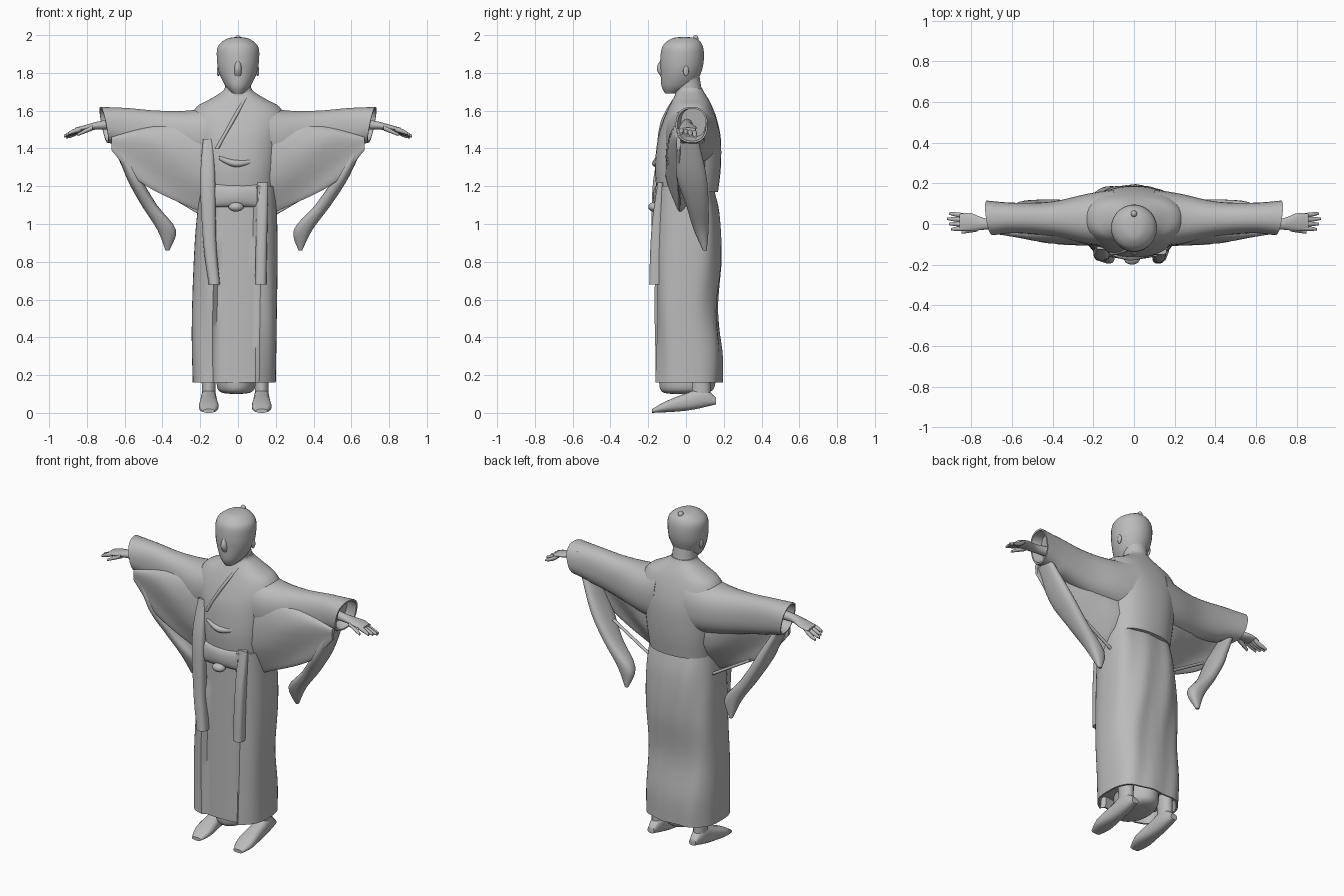
import bpy, bmesh, math
from mathutils import Matrix, Vector

default = bpy.data.objects.get("Cube")
if default:
    bpy.data.objects.remove(default, do_unlink=True)

GREY = (0.5, 0.5, 0.5, 1)
grey = bpy.data.materials.new("plain_grey")
grey.use_nodes = True
grey.diffuse_color = GREY
grey.node_tree.nodes["Principled BSDF"].inputs["Base Color"].default_value = GREY

X, Y, Z = range(3)


def finish(name, bm):
    """Turn a bmesh into a smooth-shaded object."""
    mesh = bpy.data.meshes.new(name)
    bm.to_mesh(mesh)
    bm.free()
    mesh.materials.append(grey)
    obj = bpy.data.objects.new(name, mesh)
    bpy.context.collection.objects.link(obj)
    bpy.ops.object.select_all(action='DESELECT')
    obj.select_set(True)
    bpy.context.view_layer.objects.active = obj
    bpy.ops.object.shade_smooth_by_angle(angle=math.radians(50))


def blend(keys, t):
    """Read a smooth curve through evenly spaced keys; a lone number is constant."""
    if not isinstance(keys, list):
        return keys
    last = len(keys) - 1
    i = min(int(t * last), last - 1)
    f = t * last - i
    before, start, end, after = (keys[min(max(j, 0), last)] for j in range(i - 1, i + 3))
    slope_in, slope_out = (end - before) / 2, (after - start) / 2
    rise = end - start
    return (start + slope_in * f + (3 * rise - 2 * slope_in - slope_out) * f ** 2
            + (slope_in + slope_out - 2 * rise) * f ** 3)


def loft(name, axis, along, centre, half, low, high,
         sides=20, steps=16, power=1, warp=None, mirror=1, hollow=None):
    """Skin rings along an axis: centre and half width one way, low and high the other."""
    bm = bmesh.new()
    rings = []
    across, other = [i for i in (X, Y, Z) if i != axis]
    for step in range(steps + 1):
        t = step / steps
        bottom, top = blend(low, t), blend(high, t)
        ring = []
        for k in range(sides):
            angle = math.tau * (k + 0.5) / sides
            u, v = (math.copysign(abs(w) ** power, w) for w in (math.cos(angle), math.sin(angle)))
            p = Vector()
            p[axis] = blend(along, t)
            p[across] = blend(centre, t) + u * blend(half, t)
            p[other] = (bottom + top + v * (top - bottom)) / 2
            if warp:
                warp(p)
            p.x *= mirror
            ring.append(bm.verts.new(p))
        rings.append(ring)
    for ring, following in zip(rings, rings[1:]):
        for k in range(sides):
            bm.faces.new((ring[k - 1], ring[k], following[k], following[k - 1]))
    caps = {"start": bm.faces.new(rings[0]), "end": bm.faces.new(rings[-1])}
    bmesh.ops.recalc_face_normals(bm, faces=bm.faces)
    bm.normal_update()
    if hollow:
        cap = [caps[hollow]]
        bmesh.ops.inset_individual(bm, faces=cap, thickness=0.01)
        bmesh.ops.inset_individual(bm, faces=cap, thickness=0.01, depth=-0.06)
    finish(name, bm)


def ball(name, centre, size):
    """Ellipsoid with the given half sizes."""
    bm = bmesh.new()
    place = Matrix.Translation(centre) @ Matrix.Diagonal((*size, 1))
    bmesh.ops.create_uvsphere(bm, u_segments=16, v_segments=10, radius=1, matrix=place)
    finish(name, bm)


def open_front(p):
    """Recess the middle front of the skirt and ripple the rest of the cloth."""
    if p.y < -0.08 and abs(p.x + 0.01) < 0.11:
        p.y += 0.025
    else:
        p.y += 0.005 * math.sin(40 * p.x + 6 * p.z)


def slant_cuff(p):
    """Tilt the cuff so its lower front edge sits further in."""
    if p.x > 0.6:
        p.x += 0.2 * (p.z - 1.6) + 0.15 * p.y


def thin_hem(p):
    """Narrow the hanging cloth towards its lower edge."""
    hem = 1.05 + 0.8 * max(p.x - 0.2, 0)
    p.y = -0.04 + (p.y + 0.04) * min(1, 0.25 + 4 * max(p.z - hem, 0))


def sway_tail(p):
    """Swing the right sleeve tail outwards at its tip."""
    p.x += 0.1 * max(1.3 - p.z, 0)


# Robe, from the hem to the collar
loft("robe_skirt", Z, along=[0.16, 1.2], centre=[-0.02, -0.02, -0.01, 0],
     half=[0.22, 0.225, 0.22, 0.2], low=[-0.175, -0.165],
     high=[0.19, 0.19, 0.165, 0.185, 0.175, 0.14],
     sides=56, steps=28, power=0.7, warp=open_front, hollow="start")
loft("robe_jacket", Z, along=[1.17, 1.3, 1.45, 1.55, 1.62, 1.66, 1.7, 1.72], centre=0,
     half=[0.2, 0.215, 0.23, 0.25, 0.22, 0.15, 0.085, 0.07],
     low=[-0.155, -0.165, -0.15, -0.12, -0.09, -0.07, -0.05, -0.05],
     high=[0.17, 0.185, 0.185, 0.165, 0.14, 0.12, 0.095, 0.085],
     sides=40, steps=28, power=0.85)
loft("under_robe", Z, along=[0.1, 0.13, 0.3], centre=-0.01, half=[0.03, 0.1, 0.1],
     low=[-0.08, -0.14, -0.14], high=[0.06, 0.15, 0.16])

# Hanging bands, sash, folds and collar on the front
loft("right_band", Z, along=[0.68, 1.45], centre=[-0.125, -0.15, -0.16, -0.16],
     half=[0.03, 0.035, 0.04, 0.025], low=[-0.195, -0.185, -0.175, -0.125], high=-0.11, power=0.7)
loft("left_band", Z, along=[0.68, 1.22], centre=[0.12, 0.13], half=0.03,
     low=[-0.195, -0.185, -0.15], high=-0.12, power=0.7)
loft("sash", X, along=[-0.13, 0.11], centre=-0.14, half=[0.02, 0.035, 0.02],
     low=1.09, high=1.21, power=0.9)
ball("sash_knot", (-0.01, -0.17, 1.09), (0.04, 0.03, 0.025))
loft("chest_fold", X, along=[-0.1, 0.07], centre=-0.155, half=[0.005, 0.025, 0.005],
     low=[1.34, 1.3, 1.32], high=[1.36, 1.34, 1.34])
loft("collar_edge", Z, along=[1.4, 1.67], centre=[-0.11, 0.04], half=0.012,
     low=[-0.155, -0.136, -0.065], high=[-0.12, -0.1, -0.03])

# Head, with nose and top knot
loft("neck", Z, along=[1.62, 1.8], centre=0, half=[0.09, 0.07, 0.07],
     low=-0.06, high=[0.12, 0.085, 0.07])
loft("head", Z, along=[1.69, 1.73, 1.8, 1.87, 1.94, 1.98, 1.99], centre=0,
     half=[0.025, 0.066, 0.1, 0.112, 0.107, 0.06, 0.01],
     low=[-0.11, -0.13, -0.135, -0.137, -0.125, -0.08, -0.03],
     high=[-0.05, 0.04, 0.08, 0.095, 0.09, 0.06, 0.01], sides=32, steps=30)
loft("nose", Z, along=[1.775, 1.87], centre=0, half=[0.02, 0.02, 0.012],
     low=[-0.13, -0.155, -0.134], high=-0.1)
ball("top_knot", (0, 0.05, 1.98), (0.016, 0.016, 0.02))

for label, side in (("left", 1), ("right", -1)):
    ball(label + "_ear", (0.104 * side, 0, 1.81), (0.008, 0.015, 0.028))

    # Sleeve with a hollow cuff, the cloth under it and its long tail
    loft(label + "_sleeve", X, along=[0.1, 0.72], centre=[0.03, 0.025, 0.025, 0.03, 0.03],
         half=[0.14, 0.125, 0.085, 0.075, 0.085], low=[1.3, 1.33, 1.39, 1.43],
         high=[1.65, 1.605, 1.6, 1.615, 1.62],
         sides=32, power=0.85, warp=slant_cuff, mirror=side, hollow="end")
    loft(label + "_sleeve_drape", X, along=[0.15, 0.67], centre=[0, -0.02, -0.04],
         half=[0.11, 0.08, 0.04], low=[1.04, 1.11, 1.22, 1.39], high=[1.55, 1.53, 1.46],
         sides=28, power=0.8, warp=thin_hem, mirror=side)
    loft(label + "_sleeve_tail", Z, along=[0.86, 0.97, 1.1, 1.25, 1.43],
         centre=[0.33, 0.345, 0.45, 0.55, 0.645], half=[0.01, 0.05, 0.042, 0.038, 0.025],
         low=[0.09, 0.04, 0, -0.05, -0.05], high=[0.11, 0.12, 0.12, 0.11, 0.07],
         power=0.8, warp=sway_tail if side < 0 else None, mirror=side)
    loft(label + "_cord", X, along=[0.19, 0.46], centre=0.04, half=0.01,
         low=[1.04, 1.2], high=[1.06, 1.22], sides=8, steps=4, mirror=side)

    # Hand with four fingers and a thumb
    loft(label + "_hand", X, along=[0.6, 0.86], centre=[0.02, 0.005, 0, 0.01, 0.01],
         half=[0.035, 0.028, 0.028, 0.045, 0.04], low=[1.5, 1.5, 1.49],
         high=[1.56, 1.555, 1.545, 1.525, 1.51], mirror=side)
    for i in range(4):
        droop = 0.006 * i
        reach = 0.92 - 0.01 * abs(i - 2)
        root = 0.02 * i - 0.02
        loft(f"{label}_finger_{i}", X, along=[0.83, reach], centre=[root, 1.3 * root],
             half=[0.012, 0.012, 0.006], low=[1.49, 1.48 - droop, 1.47 - droop],
             high=[1.515, 1.505 - droop, 1.485 - droop],
             sides=10, steps=6, mirror=side)
    loft(label + "_thumb", X, along=[0.77, 0.85], centre=[-0.02, -0.04],
         half=[0.018, 0.014, 0.008], low=[1.495, 1.465], high=[1.525, 1.48],
         sides=10, steps=6, mirror=side)

    # Foot, toe to heel, with its ankle
    middle = 0.125 if side > 0 else 0.155
    loft(label + "_foot", Y, along=[-0.18, 0.16], centre=middle,
         half=[0.03, 0.052, 0.045, 0.038, 0.022], low=[0, 0.01, 0.045],
         high=[0.02, 0.06, 0.1, 0.13, 0.08], power=0.8, mirror=side)
    loft(label + "_ankle", Z, along=[0.07, 0.25], centre=middle, half=[0.035, 0.04],
         low=0.03, high=0.13, mirror=side)
